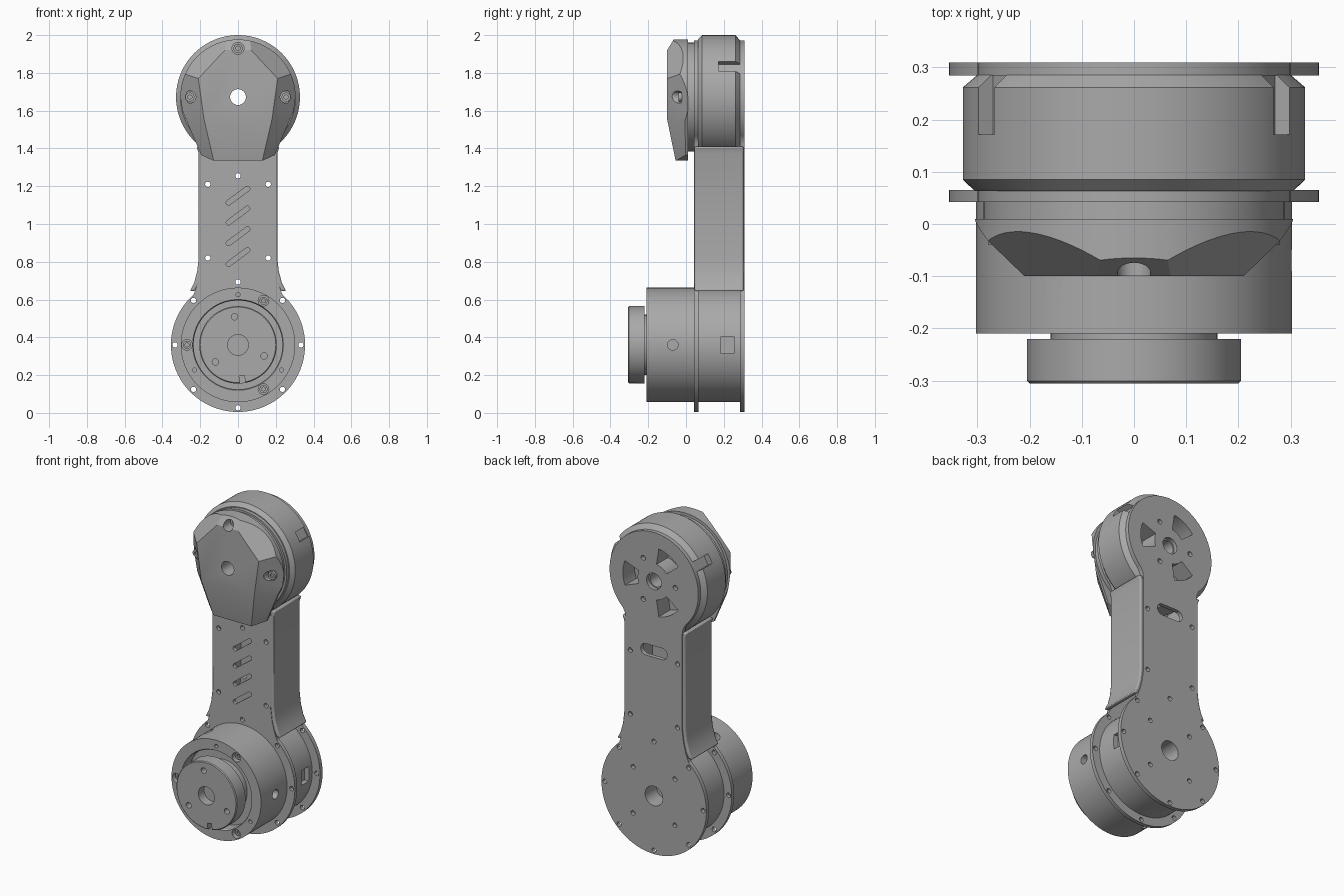
import bpy, bmesh
from math import sin, cos, pi, radians
from mathutils import Vector

if "Cube" in bpy.data.objects:
    bpy.data.objects.remove(bpy.data.objects["Cube"], do_unlink=True)

LOW, HIGH = 0.36, 1.672      # heights of the two joint axes

grey = bpy.data.materials.new("satin grey")
grey.use_nodes = True
grey.diffuse_color = (0.4, 0.4, 0.4, 1)
grey.node_tree.nodes["Principled BSDF"].inputs["Base Color"].default_value = (0.4, 0.4, 0.4, 1)


def finish(name, bm):
    bmesh.ops.recalc_face_normals(bm, faces=bm.faces)
    mesh = bpy.data.meshes.new(name)
    bm.to_mesh(mesh)
    bm.free()
    mesh.materials.append(grey)
    obj = bpy.data.objects.new(name, mesh)
    bpy.context.collection.objects.link(obj)
    return obj


def arc(r, cz, start, end, n=32, cx=0):
    angles = [radians(start + (end - start) * i / n) for i in range(n + 1)]
    return [(cx + r * cos(a), cz + r * sin(a)) for a in angles]


def polar(r, cz, degrees):
    return r * cos(radians(degrees)), cz + r * sin(radians(degrees))


def prism(name, outline, y0, y1):
    """Extrude an (x, z) outline from y0 to y1."""
    bm = bmesh.new()
    face = bm.faces.new([bm.verts.new((x, y0, z)) for x, z in outline])
    ext = bmesh.ops.extrude_face_region(bm, geom=[face])["geom"]
    bmesh.ops.translate(bm, vec=(0, y1 - y0, 0),
                        verts=[v for v in ext if isinstance(v, bmesh.types.BMVert)])
    return finish(name, bm)


def lathe(name, profile, cz, n=96):
    """Spin a closed (radius, y) profile, starting and ending on the axis."""
    bm = bmesh.new()
    rings = []
    for r, y in profile:
        rings.append([bm.verts.new((r * cos(2 * pi * i / n), y, cz + r * sin(2 * pi * i / n)))
                      for i in range(n)])
    for a, b in zip(rings, rings[1:]):
        for i in range(n):
            j = (i + 1) % n
            bm.faces.new((a[i], a[j], b[j], b[i]))
    bm.faces.new(rings[0])
    bm.faces.new(rings[-1])
    return finish(name, bm)


def rod(name, a, b, r, n=24):
    """Cylinder between two points."""
    a, b = Vector(a), Vector(b)
    bm = bmesh.new()
    bmesh.ops.create_cone(bm, cap_ends=True, segments=n, radius1=r, radius2=r, depth=(b - a).length)
    bmesh.ops.rotate(bm, verts=bm.verts, matrix=(b - a).to_track_quat('Z', 'Y').to_matrix())
    bmesh.ops.translate(bm, verts=bm.verts, vec=(a + b) / 2)
    return finish(name, bm)


def hole(x, z, r, y0=-1, y1=1):
    return rod("cutter", (x, y0, z), (x, y1, z), r)


def block(angle, r0, r1, width, cz, y0, y1):
    """Radial box cutter."""
    u = Vector((cos(radians(angle)), sin(radians(angle))))
    v = Vector((-u.y, u.x)) * width / 2
    c = Vector((0, cz))
    return prism("cutter", [c + u * r0 - v, c + u * r1 - v, c + u * r1 + v, c + u * r0 + v], y0, y1)


def slot(x0, z0, x1, z1, r, y0, y1):
    """Round-ended slot cutter."""
    turn = Vector((1, 0)).angle_signed(Vector((x1 - x0, z1 - z0))) * -180 / pi
    pts = arc(r, z1, turn - 90, turn + 90, 8, x1) + arc(r, z0, turn + 90, turn + 270, 8, x0)
    return prism("cutter", pts, y0, y1)


def sector(angle, cz, y0, y1):
    pts = arc(0.21, cz, angle - 21, angle + 21, 10) + arc(0.11, cz, angle + 21, angle - 21, 10)
    return prism("cutter", pts, y0, y1)


def cut(obj, cutters):
    for c in cutters:
        c.hide_render = True
        mod = obj.modifiers.new("cut", 'BOOLEAN')
        mod.object, mod.operation, mod.solver = c, 'DIFFERENCE', 'EXACT'
        with bpy.context.temp_override(object=obj, active_object=obj, selected_objects=[obj]):
            bpy.ops.object.modifier_apply(modifier=mod.name)
        bpy.data.objects.remove(c, do_unlink=True)


# Arm plates: large lower disc, narrow neck, smaller upper disc
neck = [(0.215, 0.68), (0.2, 0.74), (0.19, 0.82), (0.19, 1.39), (0.196, 1.43)]
half = arc(0.355, LOW, -90, 48.5, 48) + neck + arc(0.3, HIGH, -45.6, 90, 48)
outline = half + [(-x, z) for x, z in reversed(half[1:-1])]


def bolt_holes():
    spots = [polar(0.333, LOW, 45 * k) for k in range(8)]
    spots += [(s * 0.16, z) for s in (-1, 1) for z in (0.82, 1.21)] + [(0, 1.255)]
    return [hole(x, z, 0.014) for x, z in spots]


front_plate = prism("front_plate", outline, 0.042, 0.065)
cut(front_plate, bolt_holes() + [hole(0, HIGH, 0.042)] +
    [slot(-0.05, z - 0.037, 0.05, z + 0.037, 0.013, 0, 0.1) for z in (0.825, 0.935, 1.045, 1.15)])

back_plate = prism("back_plate", outline, 0.285, 0.31)
cut(back_plate, bolt_holes() + [hole(0, HIGH, 0.05), hole(0, LOW, 0.06)] +
    [slot(-0.055, 1.243, 0.055, 1.243, 0.035, 0.2, 0.4)] +
    [sector(a, HIGH, 0.2, 0.4) for a in (0, 120, 240)] +
    [hole(*polar(0.145, HIGH, a), 0.015) for a in (60, 180, 300)] +
    [hole(*polar(0.2, LOW, a), 0.014, 0.2) for a in (45, 135, 225, 315)])

# Side covers that follow the neck and flare at both ends
outer = [(0.255, 0.645), (0.232, 0.69), (0.216, 0.75), (0.208, 0.82), (0.208, 1.375), (0.22, 1.41)]
inner = [(x - 0.028, z) for x, z in outer]
for side, name in ((1, "left_side_cover"), (-1, "right_side_cover")):
    cover = prism(name, [(side * x, z) for x, z in outer + inner[::-1]], 0.045, 0.305)
    bevel = cover.modifiers.new("edge", 'BEVEL')
    bevel.width, bevel.segments, bevel.limit_method = 0.008, 2, 'ANGLE'
    bevel.angle_limit = radians(50)

# Upper motor with chamfered rims and three cable notches
upper_motor = lathe("upper_motor", [(0.305, 0.063), (0.328, 0.085), (0.328, 0.262), (0.3, 0.286)], HIGH)
cut(upper_motor, [hole(0, HIGH, 0.042)] +
    [block(a, 0.295, 0.4, 0.06, HIGH, 0.172, 0.4) for a in (30, 150, 270)] +
    [sector(a, HIGH, 0.2, 0.4) for a in (0, 120, 240)])
upper_neck = lathe("upper_neck", [(0.288, 0.005), (0.288, 0.043)], HIGH)
cut(upper_neck, [hole(0, HIGH, 0.042)])

# Faceted cap: rounded body with a chin, sliced by sloping planes
rim = arc(0.305, HIGH, -12, 192, 64) + [(-0.195, 1.365), (-0.13, 1.335), (0.13, 1.335), (0.195, 1.365)]
cap = prism("faceted_cap", rim, -0.1, 0.01)
bm = bmesh.new()
bm.from_mesh(cap.data)


def slice_off(a, b, c):
    """Remove everything in front of the plane through three points."""
    a, b, c = Vector(a), Vector(b), Vector(c)
    n = (b - a).cross(c - a).normalized()
    if n.dot(Vector((0, 0, HIGH)) - a) > 0:
        n = -n
    out = bmesh.ops.bisect_plane(bm, geom=bm.verts[:] + bm.edges[:] + bm.faces[:],
                                 plane_co=a, plane_no=n, clear_outer=True)
    edges = [e for e in out["geom_cut"] if isinstance(e, bmesh.types.BMEdge)]
    bmesh.ops.contextual_create(bm, geom=edges)


slice_off((-0.07, -0.1, 1.92), (0.07, -0.1, 1.92), (0, -0.065, 1.977))
slice_off((-0.18, -0.1, 1.555), (0.18, -0.1, 1.555), (0, -0.055, 1.335))
for s in (-1, 1):
    slice_off((s * 0.07, -0.1, 1.92), (s * 0.21, -0.1, 1.77), (s * 0.205, -0.01, 1.906))
    slice_off((s * 0.21, -0.1, 1.77), (s * 0.18, -0.1, 1.555), (s * 0.297, -0.01, 1.758))
    slice_off((s * 0.18, -0.1, 1.555), (s * 0.13, -0.056, 1.34), (s * 0.26, -0.01, 1.53))
bmesh.ops.recalc_face_normals(bm, faces=bm.faces)
bm.to_mesh(cap.data)
bm.free()
screws = [(0, 1.93), (-0.255, HIGH), (0.255, HIGH)]
cut(cap, [hole(0, HIGH, 0.042)] + [hole(x, z, 0.032, -1, -0.025) for x, z in screws])
for i, (x, z) in enumerate(screws):
    head = rod("cap_screw_%d" % (i + 1), (x, -0.04, z), (x, -0.02, z), 0.024)
    cut(head, [rod("cutter", (x, -0.1, z), (x, -0.03, z), 0.012, 6)])

# Lower motor housing with a front recess, side screw holes and windows
lower_motor = lathe("lower_motor", [(0.235, -0.14), (0.235, -0.202), (0.24, -0.21),
                                    (0.303, -0.21), (0.303, 0.286)], LOW)
cuts = [hole(*polar(0.27, LOW, a), 0.028, -1, -0.17) for a in (60, 180, 300)]
cuts += [hole(*polar(0.266, LOW, a), 0.011, -1, -0.18) for a in (90, 210, 330)]
cuts += [hole(0, LOW, 0.06, 0.2, 1)]
for a in (0, 120, 240):
    (x0, z0), (x1, z1) = polar(0.25, LOW, a), polar(0.4, LOW, a)
    cuts.append(rod("cutter", (x0, -0.07, z0), (x1, -0.07, z1), 0.028))
    cuts.append(block(a, 0.27, 0.4, 0.09, LOW, 0.185, 0.255))
cut(lower_motor, cuts)
for i, a in enumerate((60, 180, 300)):
    x, z = polar(0.27, LOW, a)
    head = rod("housing_screw_%d" % (i + 1), (x, -0.19, z), (x, -0.165, z), 0.021)
    cut(head, [rod("cutter", (x, -0.3, z), (x, -0.178, z), 0.011, 6)])

# Output hub on a short shaft
lathe("output_shaft", [(0.16, -0.23), (0.16, -0.135)], LOW)
hub = lathe("output_hub", [(0.2, -0.306), (0.205, -0.301), (0.205, -0.22)], LOW)
cut(hub, [hole(0, LOW, 0.055, -1, -0.25)] +
    [hole(*polar(0.15, LOW, a), 0.017, -1, -0.25) for a in (97, 217, 337)] +
    [block(277, 0.165, 0.3, 0.028, LOW, -1, -0.26)])

# Smooth round walls, keep edges crisp
for obj in bpy.context.collection.objects:
    if obj.type == 'MESH' and grey.name in obj.data.materials:
        with bpy.context.temp_override(object=obj, active_object=obj, selected_objects=[obj],
                                       selected_editable_objects=[obj]):
            bpy.ops.object.shade_smooth_by_angle(angle=radians(20))
